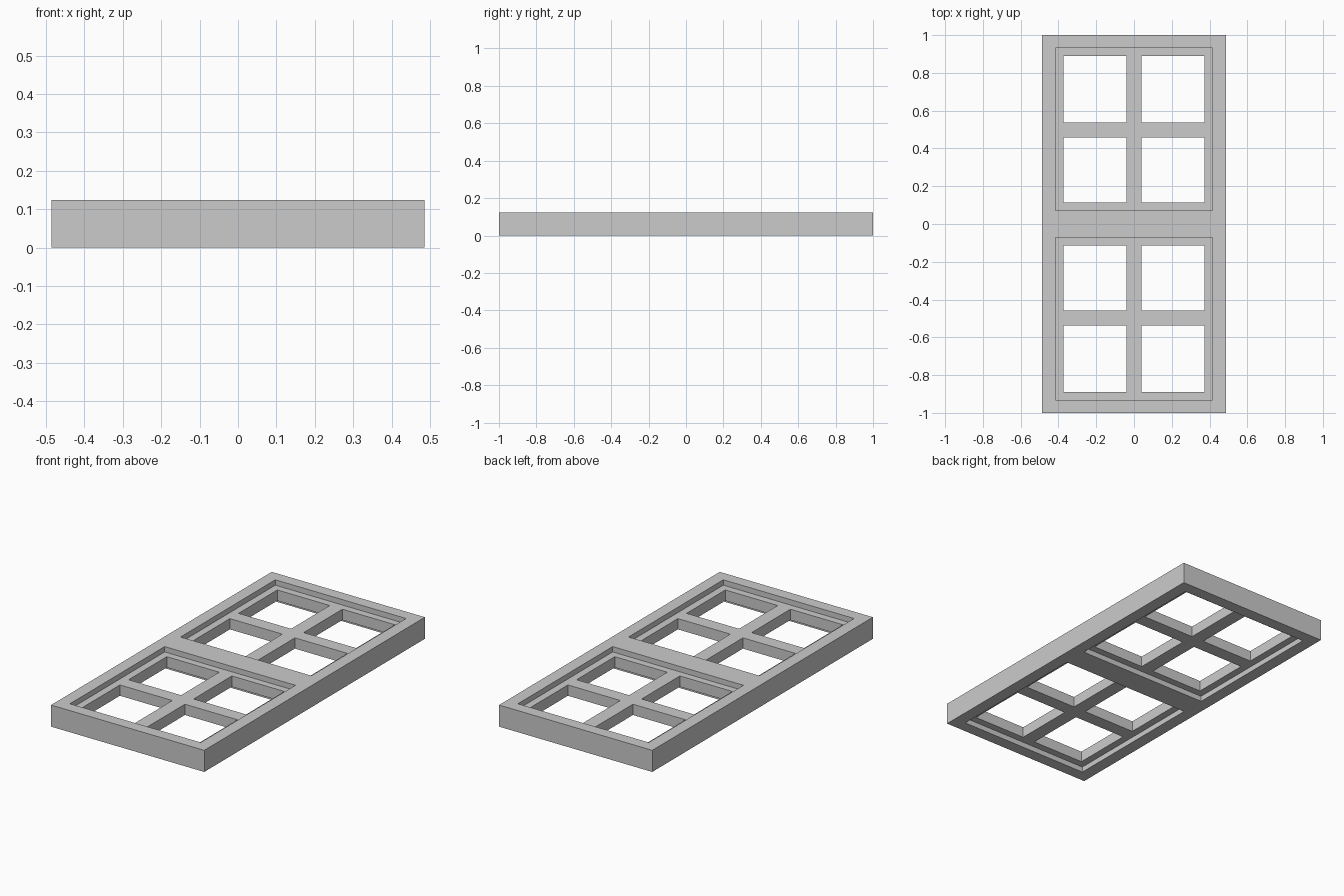
import bpy, bmesh

if "Cube" in bpy.data.objects:
    bpy.data.objects.remove(bpy.data.objects["Cube"])

W, L, H = 0.486, 1.0, 0.124      # half width, half length, thickness
OX, OY0, OY1 = 0.415, 0.072, 0.931   # sash opening in the outer frame
RECESS = 0.031                   # sash inset from both frame faces


def lattice(name, xs, ys, z0, z1):
    """Flat solid on a grid of cut lines; every odd/odd cell is left open."""
    bm = bmesh.new()
    v = [[bm.verts.new((x, y, z0)) for y in ys] for x in xs]
    faces = []
    for i in range(len(xs) - 1):
        for j in range(len(ys) - 1):
            if not (i % 2 and j % 2):
                faces.append(bm.faces.new((v[i][j], v[i + 1][j], v[i + 1][j + 1], v[i][j + 1])))
    ext = bmesh.ops.extrude_face_region(bm, geom=faces, use_keep_orig=True)
    top = [g for g in ext["geom"] if isinstance(g, bmesh.types.BMVert)]
    bmesh.ops.translate(bm, verts=top, vec=(0, 0, z1 - z0))
    bmesh.ops.recalc_face_normals(bm, faces=bm.faces)
    me = bpy.data.meshes.new(name)
    bm.to_mesh(me)
    bm.free()
    ob = bpy.data.objects.new(name, me)
    bpy.context.collection.objects.link(ob)
    return ob


# Outer frame with a middle rail and two openings
lattice("window_frame", [-W, -OX, OX, W], [-L, -OY1, -OY0, OY0, OY1, L], 0, H)

# Two recessed sashes, each divided into four open panes
pane_x = [-OX, -0.373, -0.04, 0.04, 0.373, OX]
pane_y = [OY0, 0.113, 0.459, 0.538, 0.889, OY1]
lattice("upper_sash", pane_x, pane_y, RECESS, H - RECESS)
lattice("lower_sash", pane_x, [-y for y in reversed(pane_y)], RECESS, H - RECESS)
